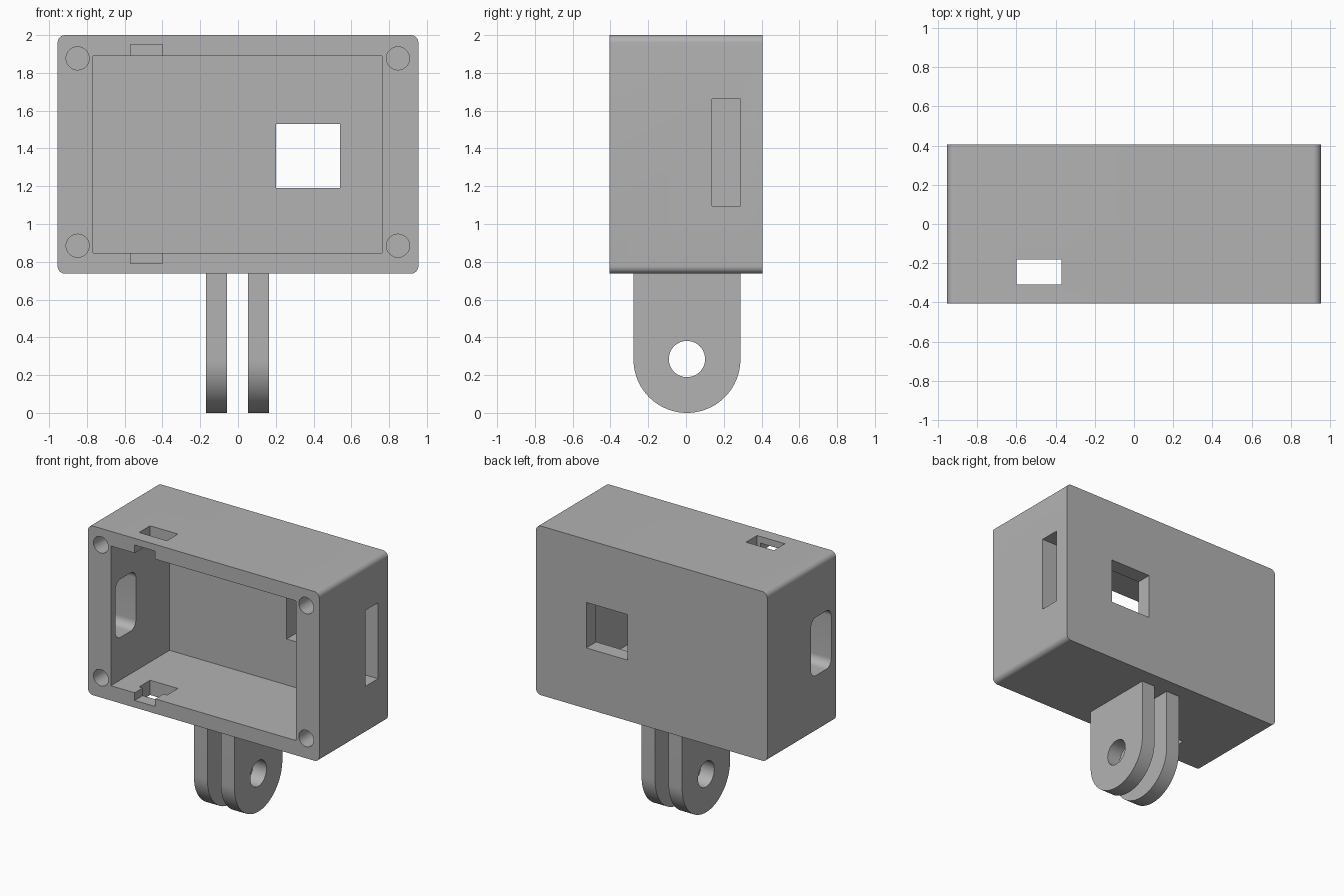
import bpy, bmesh
from math import sin, cos, pi
from mathutils import Vector

if "Cube" in bpy.data.objects:
    bpy.data.objects.remove(bpy.data.objects["Cube"])

grey = bpy.data.materials.new("plain grey")
grey.use_nodes = True
grey.diffuse_color = (0.45, 0.45, 0.45, 1)
grey.node_tree.nodes["Principled BSDF"].inputs["Base Color"].default_value = grey.diffuse_color


def prism(name, axis, profile, start, end):
    """Extrude a closed 2D profile along x or y; profile is (other, z)."""
    place = (lambda p: (start, p[0], p[1])) if axis == "x" else (lambda p: (p[0], start, p[1]))
    bm = bmesh.new()
    face = bm.faces.new([bm.verts.new(place(p)) for p in profile])
    ext = bmesh.ops.extrude_face_region(bm, geom=[face])
    shift = Vector((end - start, 0, 0)) if axis == "x" else Vector((0, end - start, 0))
    bmesh.ops.translate(bm, vec=shift, verts=[g for g in ext["geom"] if isinstance(g, bmesh.types.BMVert)])
    bmesh.ops.recalc_face_normals(bm, faces=bm.faces[:])
    mesh = bpy.data.meshes.new(name)
    bm.to_mesh(mesh)
    bm.free()
    mesh.materials.append(grey)
    obj = bpy.data.objects.new(name, mesh)
    bpy.context.collection.objects.link(obj)
    return obj


def arc(cx, cz, r, a0, a1, n):
    return [(cx + r * cos(a0 + (a1 - a0) * i / n), cz + r * sin(a0 + (a1 - a0) * i / n)) for i in range(n + 1)]


def circle(cx, cz, r, n=48):
    return arc(cx, cz, r, 0, 2 * pi, n)[:-1]


def rect(a0, a1, z0, z1, r=0):
    if not r:
        return [(a0, z0), (a1, z0), (a1, z1), (a0, z1)]
    corners = [(a1 - r, z1 - r), (a0 + r, z1 - r), (a0 + r, z0 + r), (a1 - r, z0 + r)]
    return [p for i, c in enumerate(corners) for p in arc(*c, r, i * pi / 2, (i + 1) * pi / 2, 10)]


def cut(obj, cutter):
    bpy.context.view_layer.objects.active = obj
    mod = obj.modifiers.new("cut", "BOOLEAN")
    mod.operation = "DIFFERENCE"
    mod.solver = "EXACT"
    mod.object = cutter
    bpy.ops.object.modifier_apply(modifier=mod.name)
    bpy.data.objects.remove(cutter)


def smooth(obj):
    bpy.ops.object.select_all(action="DESELECT")
    obj.select_set(True)
    bpy.context.view_layer.objects.active = obj
    bpy.ops.object.shade_smooth_by_angle(angle=0.5)


# Case: rounded block, hollowed from the front
case = prism("case", "y", rect(-0.955, 0.955, 0.737, 2, 0.04), -0.405, 0.405)
cut(case, prism("cavity_cutter", "y", rect(-0.767, 0.763, 0.847, 1.89), -0.6, 0.288))

# Square window in the back wall
cut(case, prism("window_cutter", "y", rect(0.2, 0.54, 1.19, 1.53), 0.2, 0.6))

# Side openings: card slot on the left, rounded port on the right
cut(case, prism("card_slot_cutter", "x", rect(0.138, 0.288, 1.095, 1.662), 0.6, 1.1))
cut(case, prism("port_cutter", "x", rect(-0.35, -0.11, 1.165, 1.6, 0.06), -1.1, -0.6))

# Strap slots through top and bottom, with notches leading in from the front
cut(case, prism("strap_slot_cutter", "y", rect(-0.6, -0.37, 0.6, 2.2), -0.31, -0.18))
cut(case, prism("notch_cutter", "y", rect(-0.57, -0.4, 0.79, 1.95), -0.6, -0.25))

# Blind screw holes in the front corners
for x in (-0.849, 0.847):
    for z in (0.885, 1.877):
        cut(case, prism("screw_cutter", "y", circle(x, z, 0.061), -0.6, 0.1))
smooth(case)

# Two mounting lugs with a pivot hole
lug_profile = [(0.288, 0.76), (-0.278, 0.76)] + arc(0.005, 0.283, 0.283, pi, 2 * pi, 40)
for name, x in (("right_lug", -0.17), ("left_lug", 0.053)):
    lug = prism(name, "x", lug_profile, x, x + 0.112)
    cut(lug, prism("pivot_cutter", "x", circle(0.005, 0.285, 0.096), -0.5, 0.5))
    smooth(lug)
